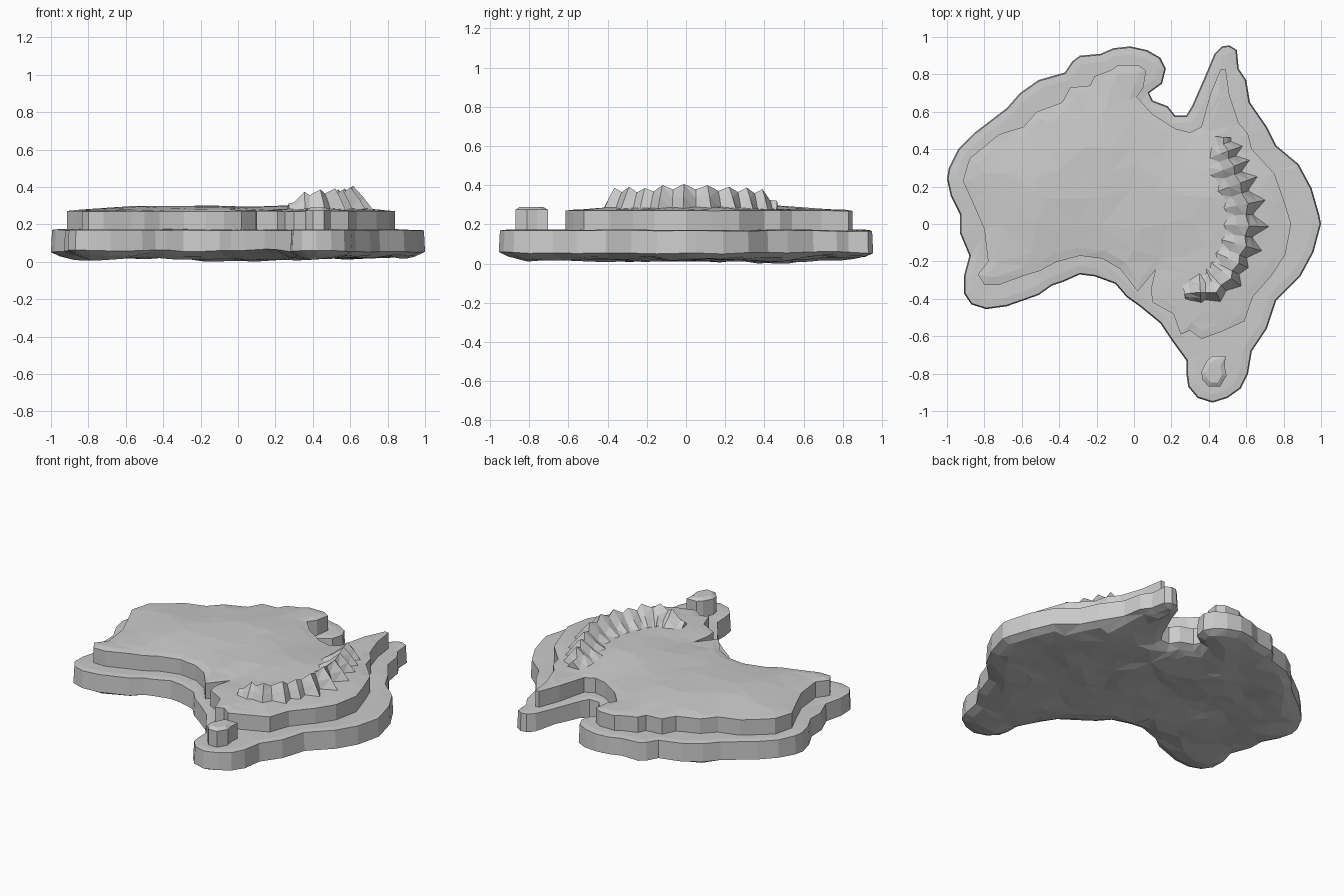
import bpy, bmesh, math, random
from mathutils import Vector, noise
from mathutils.geometry import delaunay_2d_cdt, intersect_point_line

if "Cube" in bpy.data.objects:
    bpy.data.objects.remove(bpy.data.objects["Cube"])

random.seed(4)
stone = bpy.data.materials.new("plain grey")
stone.diffuse_color = (0.6, 0.6, 0.6, 1)
stone.use_nodes = True
stone.node_tree.nodes["Principled BSDF"].inputs["Base Color"].default_value = stone.diffuse_color

base_outline = [
    (-1, .24), (-.99, .30), (-.94, .40), (-.85, .49), (-.68, .62), (-.61, .70), (-.51, .77),
    (-.37, .81), (-.33, .87), (-.29, .90), (-.18, .91), (-.11, .94), (-.02, .95), (.07, .93),
    (.14, .89), (.17, .83), (.15, .75), (.08, .70), (.10, .66), (.18, .63), (.22, .58),
    (.28, .58), (.31, .63), (.38, .79), (.43, .91), (.47, .95), (.51, .955), (.55, .93),
    (.56, .83), (.60, .77), (.62, .65), (.71, .52), (.76, .42), (.88, .32), (.95, .19),
    (.99, .05), (1, 0), (.96, -.15), (.89, -.28), (.80, -.37), (.76, -.41), (.71, -.56),
    (.63, -.68), (.61, -.80), (.57, -.88), (.50, -.93), (.42, -.955), (.34, -.93), (.29, -.87),
    (.28, -.80), (.28, -.73), (.20, -.62), (.14, -.53), (.03, -.44), (-.04, -.39), (-.10, -.32),
    (-.21, -.28), (-.29, -.27), (-.38, -.31), (-.44, -.33), (-.51, -.38), (-.68, -.44),
    (-.79, -.455), (-.87, -.43), (-.91, -.37), (-.91, -.28), (-.88, -.17), (-.93, -.05),
    (-.93, .05), (-.98, .15)]

plateau_outline = [
    (-.915, .23), (-.88, .35), (-.77, .44), (-.72, .48), (-.59, .52), (-.52, .60), (-.385, .65),
    (-.34, .73), (-.235, .74), (-.21, .79), (-.12, .825), (-.085, .85), (.02, .85), (.065, .82),
    (.05, .73), (.015, .68), (.095, .59), (.22, .51), (.30, .49), (.36, .52), (.41, .70),
    (.465, .83), (.49, .83), (.51, .69), (.56, .54), (.61, .48), (.63, .40), (.75, .27),
    (.80, .13), (.84, 0), (.81, -.16), (.74, -.27), (.635, -.39), (.59, -.52), (.47, -.575),
    (.36, -.615), (.30, -.57), (.25, -.59), (.21, -.48), (.10, -.42), (.09, -.35),
    (.115, -.245), (.02, -.36), (-.075, -.24), (-.17, -.185), (-.29, -.17), (-.42, -.205),
    (-.50, -.25), (-.57, -.27), (-.72, -.325), (-.80, -.325), (-.835, -.27), (-.78, -.20),
    (-.80, -.03), (-.86, .11)]

islet_outline = [(.36, -.79), (.39, -.73), (.42, -.705), (.49, -.705), (.485, -.76),
                 (.495, -.81), (.46, -.87), (.40, -.87), (.365, -.83)]


def finish(name, bm):
    bmesh.ops.recalc_face_normals(bm, faces=bm.faces)
    mesh = bpy.data.meshes.new(name)
    bm.to_mesh(mesh)
    bm.free()
    mesh.materials.append(stone)
    obj = bpy.data.objects.new(name, mesh)
    bpy.context.collection.objects.link(obj)
    return obj


def edge_distance(p, outline):
    best = 9
    for a, b in zip(outline, outline[1:] + outline[:1]):
        q, t = intersect_point_line(p, a, b)
        q = Vector(a).lerp(Vector(b), min(1, max(0, t)))
        best = min(best, (Vector(q[:2]) - Vector(p[:2])).length)
    return best


def waves(p, scale, seed):
    return noise.noise(Vector((p.x * scale, p.y * scale, seed)))


def slab(name, outline, top, bottom, step, inset, bulge=0):
    """Irregular triangulated slab; top and bottom give height from place and rim distance."""
    n = len(outline)
    pts = [Vector(p) for p in outline]
    # Ring just inside the rim, then a jittered grid
    inward = []
    for i in range(n):
        d = (pts[(i + 1) % n] - pts[i - 1]).normalized()
        inward.append(Vector((d.y, -d.x)))
    seeds = [p + v * inset for p, v in zip(pts, inward)]
    seeds = [s for s in seeds if edge_distance(s, outline) > inset * .6]
    k = int(1 / step) + 1
    for i in range(-k, k + 1):
        for j in range(-k, k + 1):
            jitter = Vector((random.uniform(-.3, .3), random.uniform(-.3, .3)))
            s = (Vector((i, j)) + jitter) * step
            if edge_distance(s, outline) > inset * 1.5:
                seeds.append(s)
    edges = [(i, (i + 1) % n) for i in range(n)]
    flat, _, tris, *_ = delaunay_2d_cdt(pts + seeds, edges, [list(range(n))[::-1]], 1, 1e-5)
    # Drop seeds that fell outside, keep only used points
    bm = bmesh.new()
    dist = [edge_distance(p, outline) for p in flat]
    dist = [0 if d < 1e-3 else d for d in dist]
    up = [bm.verts.new((p.x, p.y, top(p, d))) for p, d in zip(flat, dist)]
    low = [bm.verts.new((p.x, p.y, bottom(p, d))) for p, d in zip(flat, dist)]
    count = {}
    for t in tris:
        bm.faces.new([up[i] for i in t])
        bm.faces.new([low[i] for i in reversed(t)])
        for a, b in zip(t, list(t[1:]) + [t[0]]):
            key = (min(a, b), max(a, b))
            count[key] = count.get(key, 0) + 1
    # Side walls on the rim edges
    for (a, b), c in count.items():
        if c == 1:
            bm.faces.new((up[a], up[b], low[b], low[a]))
    # Draw the upper rim slightly in so the wall leans
    for i in range(n):
        up[i].co += (inward[i] * bulge).to_3d()
    bmesh.ops.delete(bm, geom=[v for v in bm.verts if not v.link_faces], context='VERTS')
    return finish(name, bm)


def shelf_top(p, d):
    return .168 + .006 * waves(p, 3, 1) + (.004 if d else 0)


def rough_underside(p, d):
    swell = waves(p, 3.5, 7)
    if d == 0:
        return .056 + .02 * swell
    z = .056 - .036 * min(1, d / .075) + .026 * swell + random.uniform(-.005, .005)
    return max(0, z)


def domed_top(p, d):
    if d == 0:
        return .27 + .004 * waves(p, 4, 3)
    return .273 + .026 * min(1, d / .3) + .007 * waves(p, 3, 2)


slab("coastal_shelf", base_outline, shelf_top, rough_underside, .1, .045, .006)
slab("upper_plateau", plateau_outline, domed_top, lambda p, d: .16, .14, .045)
slab("islet", islet_outline, lambda p, d: .275 if d == 0 else .289, lambda p, d: .16, .05, .025)

# Mountain range: peaks with outer spur length along an arc, steep on the outer side
peaks = [((.27, -.375, .31), .03), ((.355, -.365, .375), .06), ((.44, -.365, .387), .06),
         ((.52, -.29, .392), .07), ((.56, -.21, .385), .06), ((.60, -.12, .40), .09),
         ((.615, -.01, .406), .11), ((.61, .11, .40), .10), ((.57, .22, .392), .10),
         ((.535, .31, .388), .09), ((.505, .39, .38), .08), ((.48, .465, .32), .04)]
line = []
for (a, s), (b, t) in zip(peaks, peaks[1:]):
    m = (Vector(a) + Vector(b)) / 2
    line += [(Vector(a), s, True), (Vector((m.x - .015, m.y, m.z - .025)), .045, False)]
line.append((Vector(peaks[-1][0]), peaks[-1][1], True))

bm = bmesh.new()
rows = []
last = len(line) - 1
for i, (p, east, is_peak) in enumerate(line):
    d = line[min(i + 1, last)][0] - line[max(i - 1, 0)][0]
    out = Vector((d.y, -d.x, 0)).normalized()
    west = (.16 if is_peak else .14) * min(1, .3 + .2 * min(i, last - i))
    rise = p.z - .285
    section = [(-west, .28), (-west * .4, .285 + rise * (.5 if is_peak else .35)), (0, p.z),
               (east * .5, .285 + rise * .5), (east, .275)]
    rows.append([bm.verts.new((p.x + out.x * s, p.y + out.y * s, z)) for s, z in section])
for r, q in zip(rows, rows[1:]):
    for j in range(4):
        bm.faces.new((r[j], r[j + 1], q[j + 1], q[j]))
    bm.faces.new((r[4], r[0], q[0], q[4]))
bm.faces.new(rows[0])
bm.faces.new(rows[-1][::-1])
bmesh.ops.triangulate(bm, faces=bm.faces)
finish("mountain_range", bm)
